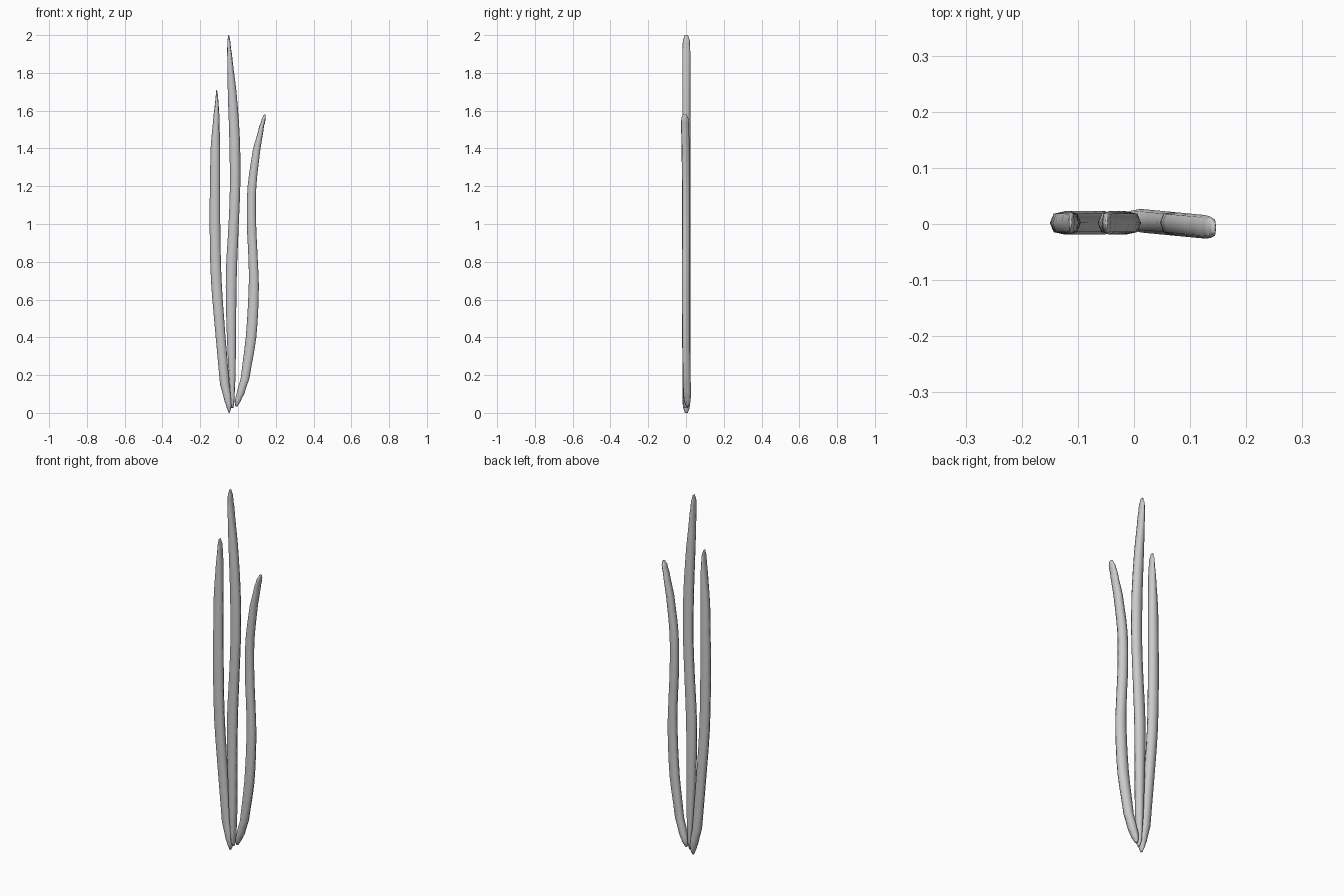
import bpy, bmesh, math

grey = bpy.data.materials.new("light_grey")
grey.diffuse_color = (0.6, 0.6, 0.6, 1)

SIDES = 8
THICK = 0.021


def spline(a, b, c, d, t):
    """Smooth value between b and c."""
    return 0.5 * (2 * b + (c - a) * t + (2 * a - 5 * b + 4 * c - d) * t * t
                  + (3 * b - a - 3 * c + d) * t ** 3)


def blade(name, rows, y_of_x, steps=3):
    """Rows are (height, left edge, right edge, thickness factor)."""
    dense = []
    for i in range(len(rows) - 1):
        p = [rows[max(i - 1, 0)], rows[i], rows[i + 1], rows[min(i + 2, len(rows) - 1)]]
        for s in range(steps):
            t = s / steps
            z = p[1][0] + (p[2][0] - p[1][0]) * t
            dense.append([z] + [spline(*[q[k] for q in p], t) for k in (1, 2)]
                         + [p[1][3] + (p[2][3] - p[1][3]) * t])
    dense.append(rows[-1])

    bm = bmesh.new()
    rings = []
    for z, left, right, f in dense:
        cx, hw = (left + right) / 2, (right - left) / 2
        ring = []
        for k in range(SIDES):
            a = 2 * math.pi * k / SIDES
            # slightly squared oval section
            c, s = math.cos(a), math.sin(a)
            x = cx + hw * math.copysign(abs(c) ** 0.8, c)
            y = y_of_x(x) + THICK * f * math.copysign(abs(s) ** 0.7, s)
            ring.append(bm.verts.new((x, y, z)))
        rings.append(ring)
    for r0, r1 in zip(rings, rings[1:]):
        for k in range(SIDES):
            n = (k + 1) % SIDES
            bm.faces.new((r0[k], r0[n], r1[n], r1[k]))
    bm.faces.new(rings[0][::-1])
    bm.faces.new(rings[-1])
    for face in bm.faces:
        face.smooth = True
    me = bpy.data.meshes.new(name)
    bm.to_mesh(me)
    bm.free()
    me.materials.append(grey)
    ob = bpy.data.objects.new(name, me)
    bpy.context.collection.objects.link(ob)


# left blade, nearly straight with a gentle outward bow
blade("left_blade", [
    (0.0, -0.050, -0.044, 0.35), (0.025, -0.059, -0.036, 0.8), (0.06, -0.071, -0.034, 1),
    (0.15, -0.095, -0.046, 1), (0.40, -0.118, -0.066, 1), (0.70, -0.143, -0.087, 1),
    (1.00, -0.150, -0.094, 1), (1.40, -0.145, -0.095, 1), (1.58, -0.129, -0.099, 1),
    (1.68, -0.118, -0.106, 0.9), (1.71, -0.116, -0.111, 0.4)],
    lambda x: 0.002)

# tall middle blade with a slight S bend
blade("middle_blade", [
    (0.025, -0.033, -0.025, 0.35), (0.05, -0.038, -0.020, 0.85), (0.20, -0.050, -0.013, 1),
    (0.50, -0.062, -0.010, 1), (0.75, -0.064, -0.006, 1), (1.00, -0.050, 0.004, 1),
    (1.20, -0.043, 0.012, 1), (1.45, -0.046, 0.010, 1), (1.70, -0.054, -0.008, 1),
    (1.90, -0.057, -0.032, 1), (1.97, -0.056, -0.041, 0.9), (2.0, -0.052, -0.047, 0.4)],
    lambda x: 0.002)

# right blade, waved and turned a little toward the front
blade("right_blade", [
    (0.035, -0.014, -0.002, 0.35), (0.06, -0.016, 0.013, 0.8), (0.10, -0.008, 0.033, 1),
    (0.18, 0.014, 0.060, 1), (0.40, 0.041, 0.097, 1), (0.65, 0.056, 0.110, 1),
    (0.80, 0.056, 0.105, 1), (1.00, 0.047, 0.096, 1), (1.20, 0.051, 0.097, 1),
    (1.40, 0.080, 0.119, 1), (1.52, 0.113, 0.138, 1), (1.56, 0.127, 0.146, 0.9),
    (1.58, 0.138, 0.146, 0.45)],
    lambda x: 0.007 - 0.095 * x)
